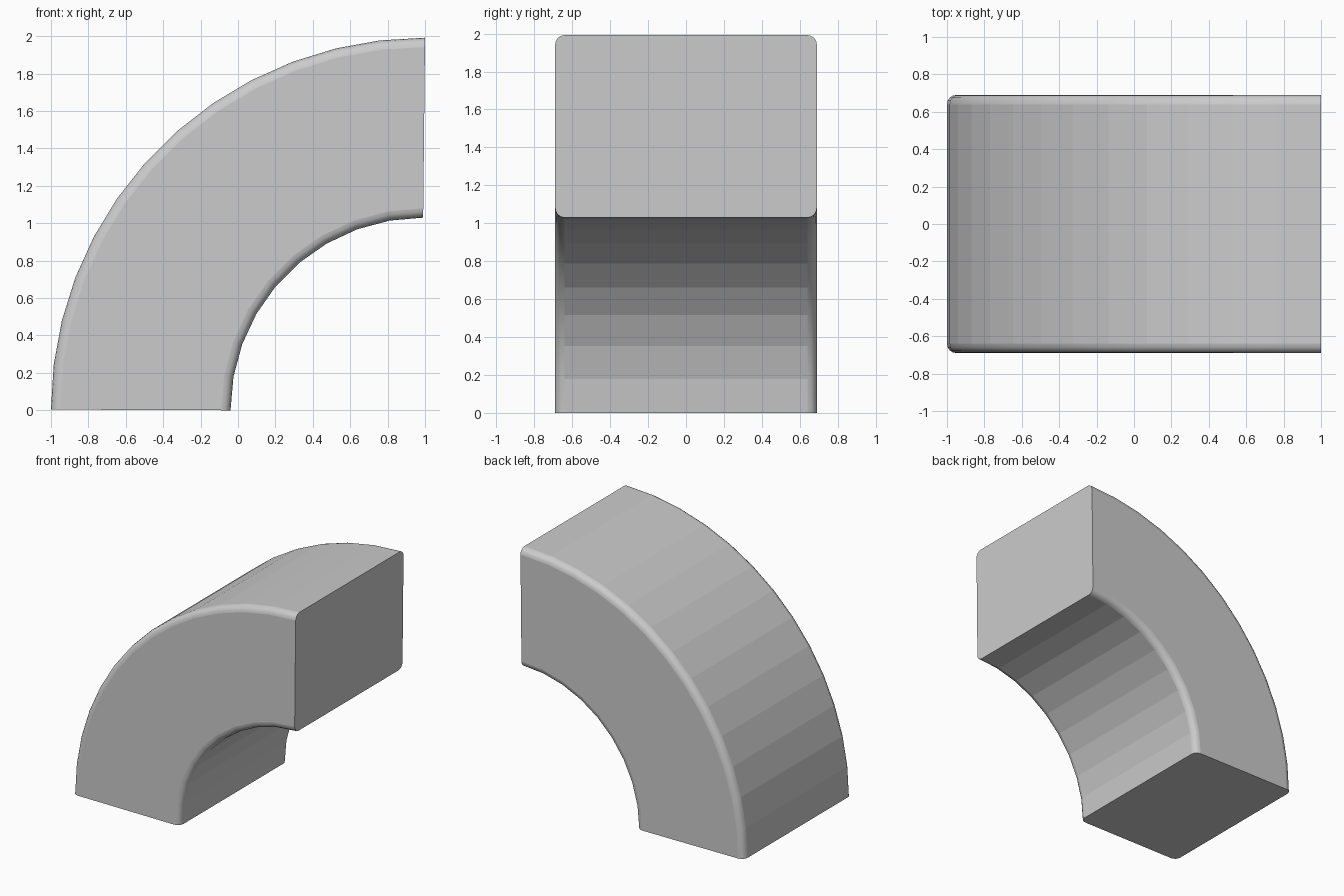
import bpy, bmesh, math

if "Cube" in bpy.data.objects:
    bpy.data.objects.remove(bpy.data.objects["Cube"])

HALF_WIDTH = 0.69
BEVEL = 0.05


def arc(cx, cz, rx, rz, steps):
    """Quarter arc from the foot (left) up to the top (right)."""
    angles = [math.pi / 2 * i / steps for i in range(steps + 1)]
    return [(cx - rx * math.cos(a), cz + rz * math.sin(a)) for a in angles]


# Quarter-ring side profile: outer curve up, inner curve back down
outer = arc(1.0, 0.004, 2.0, 1.988, 13)
inner = arc(0.99, 0.0, 1.03, 1.03, 9)
profile = outer + inner[::-1]
n = len(profile)
n_out = len(outer)

# Extrude the profile across the width
bm = bmesh.new()
front = [bm.verts.new((x, -HALF_WIDTH, z)) for x, z in profile]
back = [bm.verts.new((x, HALF_WIDTH, z)) for x, z in profile]
bm.faces.new(front)
bm.faces.new(back[::-1])
for i in range(n):
    j = (i + 1) % n
    bm.faces.new((front[i], back[i], back[j], front[j]))
bmesh.ops.recalc_face_normals(bm, faces=bm.faces[:])

# Round the curved rims, leaving the two end faces sharp
rims = [bm.edges.get((side[i], side[i + 1]))
        for side in (front, back) for i in range(n - 1) if i != n_out - 1]
result = bmesh.ops.bevel(bm, geom=rims, offset=BEVEL, offset_type='OFFSET',
                         segments=4, profile=0.5, affect='EDGES')
for f in result['faces']:
    f.smooth = True

# Keep the end faces crisp against the rounded rims
bm.normal_update()
for e in bm.edges:
    if len(e.link_faces) == 2 and e.calc_face_angle() > math.radians(35):
        e.smooth = False

mesh = bpy.data.meshes.new("quarter_arch")
bm.to_mesh(mesh)
bm.free()
obj = bpy.data.objects.new("quarter_arch", mesh)
bpy.context.collection.objects.link(obj)
